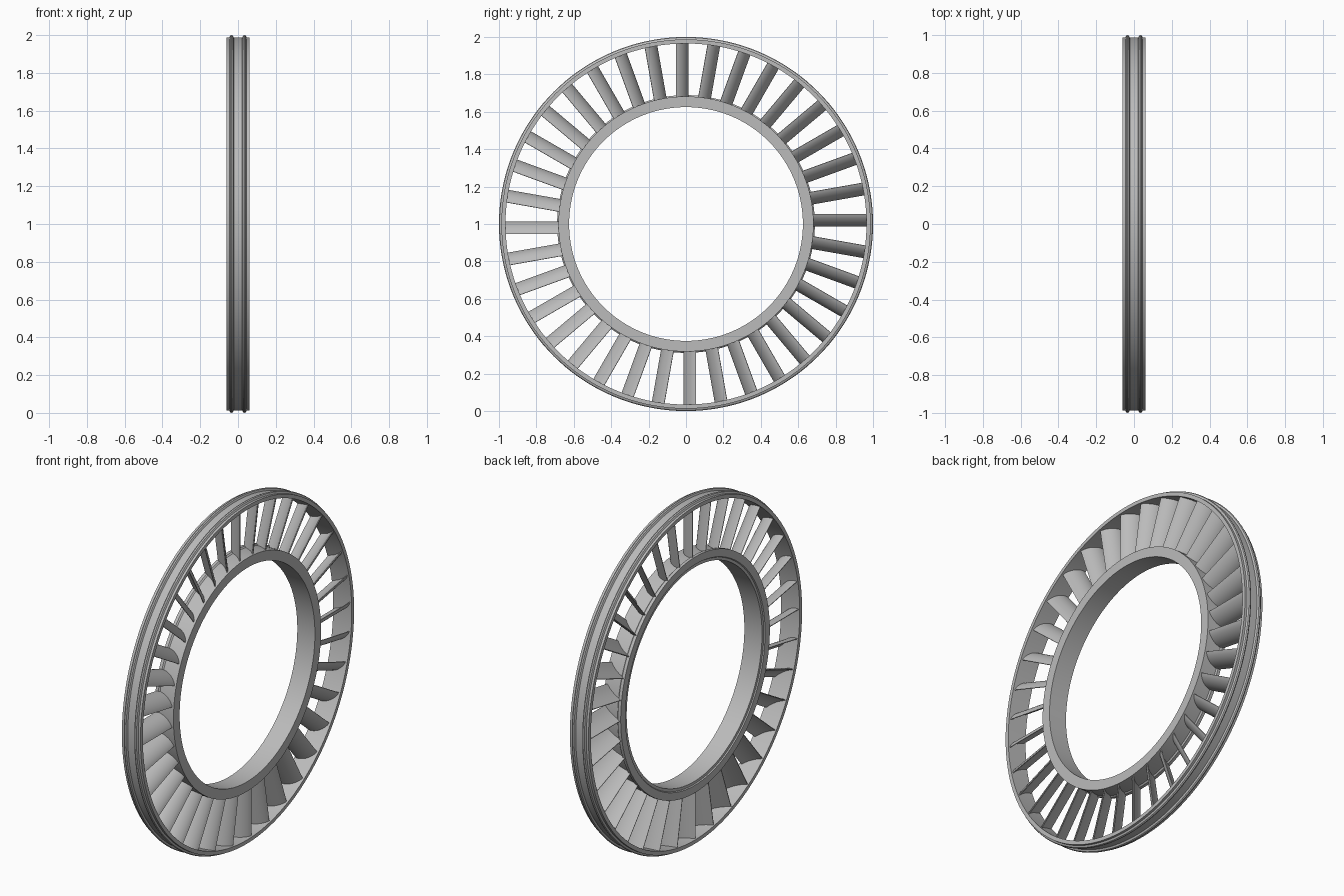
import bpy, bmesh, math
from mathutils import Matrix, Vector

cube = bpy.data.objects.get("Cube")
if cube:
    bpy.data.objects.remove(cube, do_unlink=True)

SEGMENTS = 144
BLADES = 36
CENTRE = Vector((0, 0, 1))

grey = bpy.data.materials.new("plain grey")
grey.use_nodes = True
colour = (0.5, 0.5, 0.5, 1)
grey.diffuse_color = colour
grey.node_tree.nodes["Principled BSDF"].inputs["Base Color"].default_value = colour


def finish(name, bm):
    """Turn a bmesh into a smooth shaded object with sharp edges kept."""
    bmesh.ops.recalc_face_normals(bm, faces=bm.faces)
    mesh = bpy.data.meshes.new(name)
    bm.to_mesh(mesh)
    bm.free()
    mesh.materials.append(grey)
    obj = bpy.data.objects.new(name, mesh)
    obj.location = CENTRE
    bpy.context.collection.objects.link(obj)
    bpy.ops.object.select_all(action='DESELECT')
    obj.select_set(True)
    bpy.context.view_layer.objects.active = obj
    bpy.ops.object.shade_smooth_by_angle(angle=math.radians(35))
    return obj


def revolve(name, profile):
    """Spin a closed (x, radius) profile around the x axis."""
    bm = bmesh.new()
    rings = []
    for i in range(SEGMENTS):
        a = math.tau * i / SEGMENTS
        rings.append([bm.verts.new((x, r * math.cos(a), r * math.sin(a))) for x, r in profile])
    n = len(profile)
    for i, ring in enumerate(rings):
        nxt = rings[(i + 1) % SEGMENTS]
        for j in range(n):
            k = (j + 1) % n
            bm.faces.new((ring[j], ring[k], nxt[k], nxt[j]))
    return finish(name, bm)


# Outer casing with two raised ribs
half = [(0.022, 0.987), (0.027, 0.997), (0.034, 1.0), (0.041, 0.997),
        (0.046, 0.987), (0.06, 0.987), (0.06, 0.965)]
revolve("outer_ring", half + [(-x, r) for x, r in reversed(half)])

# Inner hub with a raised lip at the back
revolve("inner_ring", [(0.06, 0.625), (0.06, 0.682), (-0.035, 0.682), (-0.042, 0.689),
                       (-0.06, 0.689), (-0.06, 0.645), (-0.054, 0.641), (-0.054, 0.625)])


def blade_section(steps=12, length=0.125, thickness=0.015):
    """Cambered aerofoil outline in (x, y), turning from axial to swirling."""
    x, y = 0.0, 0.0
    line = []
    for i in range(steps + 1):
        u = i / steps
        phi = math.radians(8 + 54 * u)
        line.append((x, y, phi, u))
        x += math.cos(phi) * length / steps
        y -= math.sin(phi) * length / steps
    mid_x, mid_y = x / 2, y / 2
    upper, lower = [], []
    for px, py, phi, u in line:
        t = thickness * (0.25 + 0.75 * math.sin(math.pi * u) ** 0.7) / 2
        if u in (0, 1):
            t = thickness * 0.12
        nx, ny = math.sin(phi) * t, math.cos(phi) * t
        cx, cy = px - mid_x, py - mid_y - 0.025
        upper.append((cx + nx, cy + ny))
        lower.append((cx - nx, cy - ny))
    return upper + lower[::-1]


# Ring of swept blades between hub and casing
bm = bmesh.new()
section = blade_section()
count = len(section)
for i in range(BLADES):
    turn = Matrix.Rotation(math.tau * i / BLADES, 3, 'X')
    foot = [bm.verts.new(turn @ Vector((x, y, 0.672))) for x, y in section]
    tip = [bm.verts.new(turn @ Vector((x, y, 0.973))) for x, y in section]
    bm.faces.new(foot)
    bm.faces.new(tip)
    for j in range(count):
        k = (j + 1) % count
        bm.faces.new((foot[j], foot[k], tip[k], tip[j]))
finish("blades", bm)
